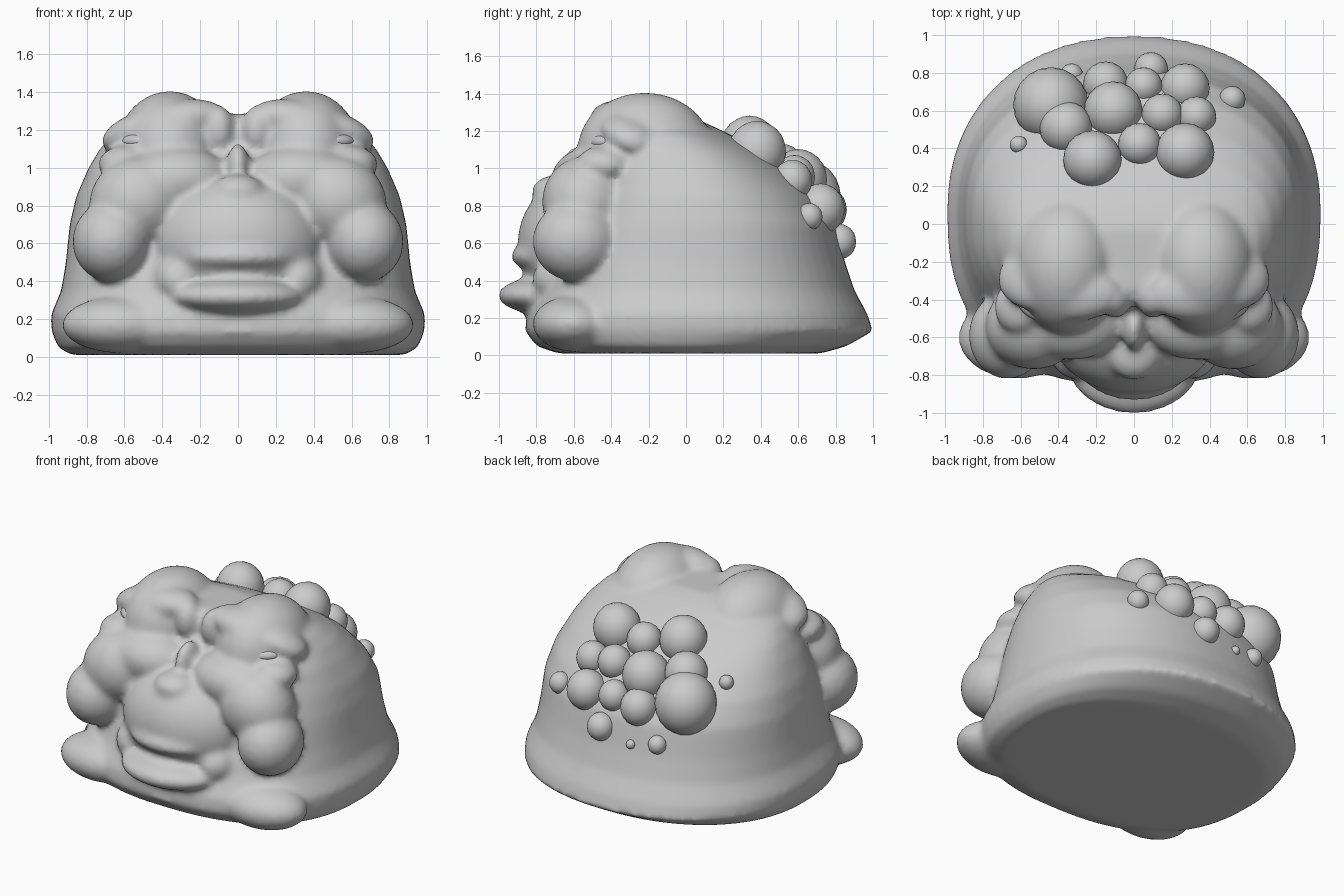
import bpy, bmesh, math
from mathutils import Matrix, Vector, Euler
from mathutils.bvhtree import BVHTree

if "Cube" in bpy.data.objects:
    bpy.data.objects.remove(bpy.data.objects["Cube"])


def ellipsoid(bm, c, r, rot=(0, 0, 0), sub=4):
    m = Matrix.LocRotScale(Vector(c), Euler([math.radians(a) for a in rot]), Vector(r))
    bmesh.ops.create_icosphere(bm, subdivisions=sub, radius=1, matrix=m)


def pair(bm, c, r, rot=(0, 0, 0)):
    ellipsoid(bm, c, r, rot)
    ellipsoid(bm, (-c[0], c[1], c[2]), r, (rot[0], -rot[1], -rot[2]))


def make_object(name, bm):
    me = bpy.data.meshes.new(name)
    for f in bm.faces:
        f.smooth = True
    bm.to_mesh(me)
    bm.free()
    ob = bpy.data.objects.new(name, me)
    bpy.context.collection.objects.link(ob)
    return ob


def spow(v, p):
    return math.copysign(abs(v) ** p, v)


# Head mass: lofted rings of (z, half width, front y, back y)
RINGS = [(0.01, 0.88, -0.68, 0.72), (0.05, 0.95, -0.80, 0.86), (0.13, 0.985, -0.86, 1.0),
         (0.22, 0.99, -0.85, 0.97), (0.35, 0.935, -0.78, 0.90), (0.5, 0.91, -0.72, 0.85),
         (0.7, 0.89, -0.66, 0.80), (0.85, 0.855, -0.60, 0.70), (1.0, 0.79, -0.54, 0.54),
         (1.1, 0.73, -0.45, 0.39), (1.18, 0.66, -0.43, 0.24), (1.25, 0.54, -0.41, 0.09),
         (1.285, 0.36, -0.34, -0.02)]
bm = bmesh.new()
loops, N = [], 64
for z, w, yf, yb in RINGS:
    ring = []
    for i in range(N):
        a = 2 * math.pi * i / N
        p = 2 / (2.2 if math.sin(a) > 0 else 2.5)
        x = w * spow(math.cos(a), p)
        y = (yf + yb) / 2 + (yb - yf) / 2 * spow(math.sin(a), p)
        ring.append(bm.verts.new((x, y, z)))
    loops.append(ring)
for lo, hi in zip(loops, loops[1:]):
    for i in range(N):
        j = (i + 1) % N
        bm.faces.new((lo[i], lo[j], hi[j], hi[i]))
bm.faces.new(loops[0][::-1])
bm.faces.new(loops[-1])

# Crown humps and heavy brows
pair(bm, (0.36, -0.22, 1.10), (0.28, 0.36, 0.305))
pair(bm, (0.31, -0.37, 1.26), (0.24, 0.145, 0.10), (0, 8, 0))
pair(bm, (0.56, -0.31, 1.19), (0.18, 0.14, 0.085), (0, 25, 25))
pair(bm, (0.10, -0.40, 1.20), (0.08, 0.10, 0.13))
# Eye bags, sagging cheeks and jowls
pair(bm, (0.33, -0.50, 0.94), (0.29, 0.22, 0.175))
pair(bm, (0.60, -0.43, 1.03), (0.14, 0.15, 0.09), (0, 10, 25))
pair(bm, (0.53, -0.54, 0.82), (0.26, 0.23, 0.24), (0, 25, 0))
pair(bm, (0.67, -0.59, 0.61), (0.205, 0.23, 0.215))
pair(bm, (0.62, -0.60, 0.17), (0.31, 0.22, 0.15))
# Nose and bridge
ellipsoid(bm, (0, -0.69, 0.875), (0.14, 0.135, 0.09))
ellipsoid(bm, (0, -0.55, 1.0), (0.06, 0.12, 0.13))
# Muzzle and lips
ellipsoid(bm, (0, -0.55, 0.60), (0.45, 0.35, 0.36))
ellipsoid(bm, (0, -0.68, 0.53), (0.33, 0.255, 0.10))
ellipsoid(bm, (0, -0.72, 0.32), (0.36, 0.285, 0.105))
pair(bm, (0.32, -0.62, 0.41), (0.14, 0.20, 0.14))

bmesh.ops.recalc_face_normals(bm, faces=bm.faces[:])
head = make_object("head", bm)
rm = head.modifiers.new("blend", 'REMESH')
rm.mode = 'VOXEL'
rm.voxel_size = 0.022
rm.use_smooth_shade = True
sm = head.modifiers.new("soften", 'SMOOTH')
sm.factor = 0.5
sm.iterations = 8

# Eyes under the brows
bm = bmesh.new()
pair(bm, (0.48, -0.385, 1.14), (0.145, 0.13, 0.06), (0, 0, 15))
make_object("eyes", bm)

# Warts: (x, y, radius), dropped onto the back of the head
WARTS = [(-.44, .63, .2), (-.36, .51, .14), (-.22, .34, .155), (-.11, .60, .155),
         (-.15, .74, .12), (.05, .73, .1), (.03, .42, .115), (.27, .38, .155),
         (.27, .72, .13), (.33, .57, .105), (.15, .58, .11), (.09, .82, .09),
         (-.33, .79, .06), (.52, .66, .07), (-.61, .42, .047), (-.15, .83, .03)]
bpy.context.view_layer.update()
tree = BVHTree.FromObject(head, bpy.context.evaluated_depsgraph_get())
bm = bmesh.new()
for x, y, r in WARTS:
    hit = tree.ray_cast(Vector((x, y, 3)), Vector((0, 0, -1)))[0]
    if hit:
        ellipsoid(bm, hit, (r, r, r * 1.05), sub=3)
make_object("warts", bm)
